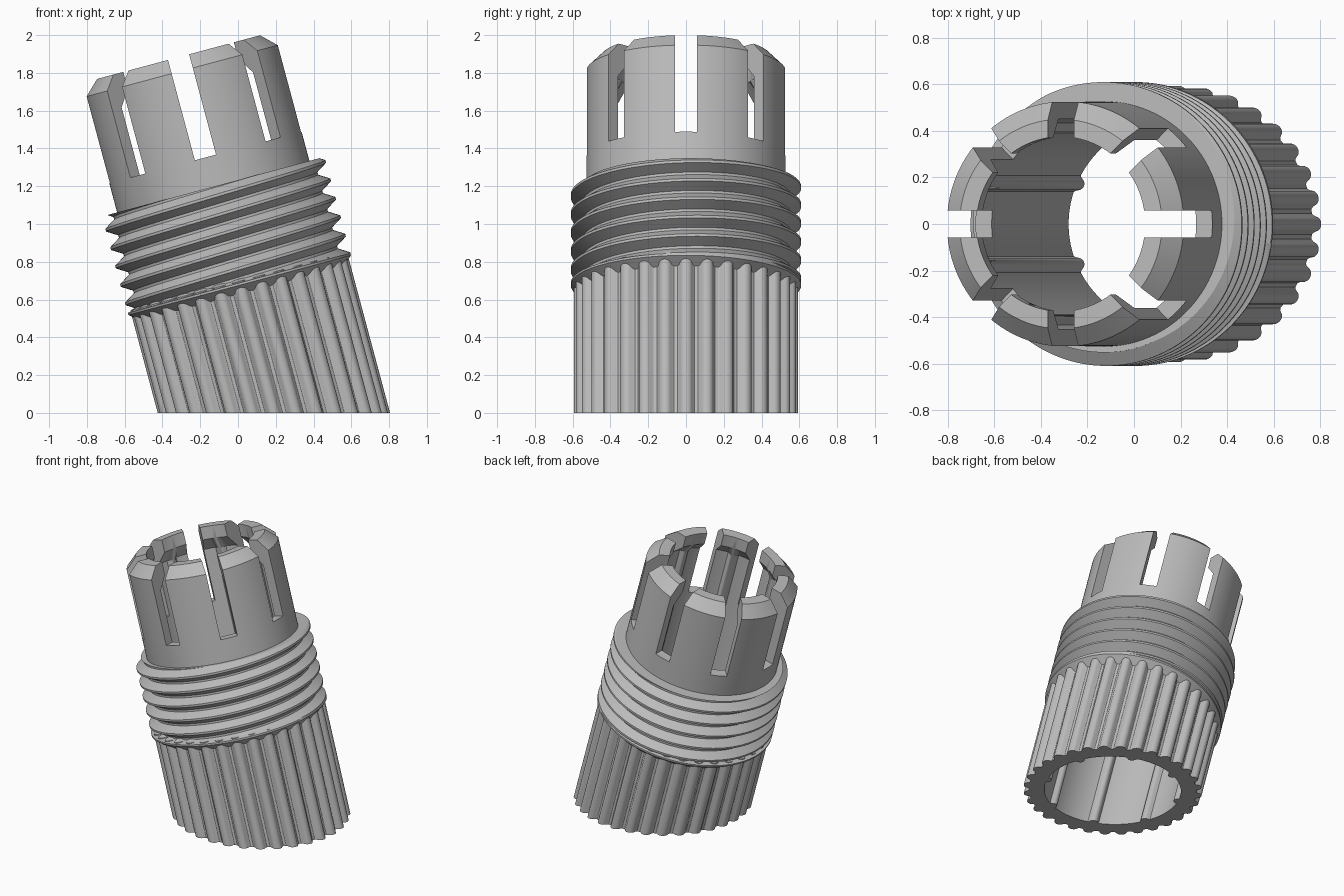
import bpy
import bmesh
from math import sin, cos, tan, pi, sqrt, radians
from mathutils import Matrix

cube = bpy.data.objects.get("Cube")
if cube:
    bpy.data.objects.remove(cube, do_unlink=True)

TILT = radians(15)
PLACE = Matrix.Translation((0.19, 0, 0)) @ Matrix.Rotation(-TILT, 4, 'Y')
COLUMNS = 384
BORE, NECK = 0.455, 0.527
SLOT_FLOOR, SLOT_WIDTH = 1.40, 0.116

grey = bpy.data.materials.new("plain grey")
grey.use_nodes = True
grey.diffuse_color = (0.5, 0.5, 0.5, 1)
grey.node_tree.nodes["Principled BSDF"].inputs["Base Color"].default_value = (0.5, 0.5, 0.5, 1)


def make_object(name, bm):
    bmesh.ops.recalc_face_normals(bm, faces=bm.faces)
    bm.transform(PLACE)
    mesh = bpy.data.meshes.new(name)
    bm.to_mesh(mesh)
    bm.free()
    mesh.materials.append(grey)
    obj = bpy.data.objects.new(name, mesh)
    bpy.context.collection.objects.link(obj)
    return obj


def loft(name, profile):
    """Sweep a closed (radius, height) profile that may vary with the angle."""
    bm = bmesh.new()
    rings = []
    for i in range(COLUMNS + 1):
        t = 2 * pi * i / COLUMNS
        rings.append([bm.verts.new((r * cos(t), r * sin(t), s)) for r, s in profile(t)])
    for a, b in zip(rings, rings[1:]):
        for j in range(len(a)):
            k = (j + 1) % len(a)
            bm.faces.new((a[j], b[j], b[k], a[k]))
    bmesh.ops.remove_doubles(bm, verts=bm.verts, dist=0.00005)
    bmesh.ops.dissolve_degenerate(bm, edges=bm.edges, dist=0.00005)
    return make_object(name, bm)


def round_rib(t, count, phase, centre, size):
    """Height of a round rib above its centre radius, or 0 between ribs."""
    step = 2 * pi / count
    d = (t - phase + step / 2) % step - step / 2
    y = centre * sin(d)
    return sqrt(size * size - y * y) if abs(y) < size else 0


# Fluted grip, bore with round ridges, and neck with hooked lip
def body_profile(t):
    outer = 0.557 + round_rib(t, 32, 0, 0.557, 0.037)
    inner = BORE - round_rib(t, 8, pi / 8, BORE, 0.031)
    base = -cos(t) * tan(TILT)      # level cut at the ground
    return [(inner, inner * base), (outer, outer * base), (outer, 0.72),
            (NECK, 0.74), (NECK, 1.875), (0.45, 1.95), (0.375, 1.95),
            (0.375, 1.86), (inner, 1.77)]


# Threaded collar with a conical underside
PITCH, CREST, ROOT = 0.101, 0.61, 0.552
LOW, HIGH = 0.716, 1.24
FLAT = 0.07                         # half width of crest and root, in turns


def thread_radius(turn):
    d = abs((turn + 0.5) % 1 - 0.5)
    f = min(max((d - FLAT) / (0.5 - 2 * FLAT), 0), 1)
    return CREST + (ROOT - CREST) * f


def collar_profile(t):
    points = [(0.5, 0.655), (0.556, 0.655), (CREST, 0.70), (CREST, 0.712)]
    for k in range(-2, 8):
        for part in (-FLAT, FLAT, 0.5 - FLAT, 0.5 + FLAT):
            s = 0.71 + PITCH * (k + part + t / (2 * pi))
            s = min(max(s, LOW), HIGH)
            turn = (s - 0.71) / PITCH - t / (2 * pi)
            points.append((thread_radius(turn), s))
    return points + [(0.5, HIGH)]


body = loft("slotted_grip_body", body_profile)
collar = loft("threaded_collar", collar_profile)

# Star-shaped cutter opens eight slots between the fingers
bm = bmesh.new()
corners = []
half = SLOT_WIDTH / 2
for k in range(8):
    a = k * pi / 4
    for x, y in ((0.8, -half), (0.8, half)):
        corners.append((x * cos(a) - y * sin(a), x * sin(a) + y * cos(a), SLOT_FLOOR))
    notch = half / sin(pi / 8)
    corners.append((notch * cos(a + pi / 8), notch * sin(a + pi / 8), SLOT_FLOOR))
star = bm.faces.new([bm.verts.new(c) for c in corners])
top = bmesh.ops.extrude_face_region(bm, geom=[star])["geom"]
bmesh.ops.translate(bm, vec=(0, 0, 1), verts=[v for v in top if isinstance(v, bmesh.types.BMVert)])
cutter = make_object("slot_cutter", bm)
cutter.hide_render = True

cut = body.modifiers.new("slots", 'BOOLEAN')
cut.operation = 'DIFFERENCE'
cut.solver = 'EXACT'
cut.object = cutter
bpy.context.view_layer.objects.active = body
bpy.ops.object.modifier_apply(modifier=cut.name)
bpy.data.objects.remove(cutter, do_unlink=True)

# Smooth round surfaces, keep hard edges
for obj in (body, collar):
    bpy.ops.object.select_all(action='DESELECT')
    obj.select_set(True)
    bpy.context.view_layer.objects.active = obj
    bpy.ops.object.shade_smooth_by_angle(angle=radians(30))
